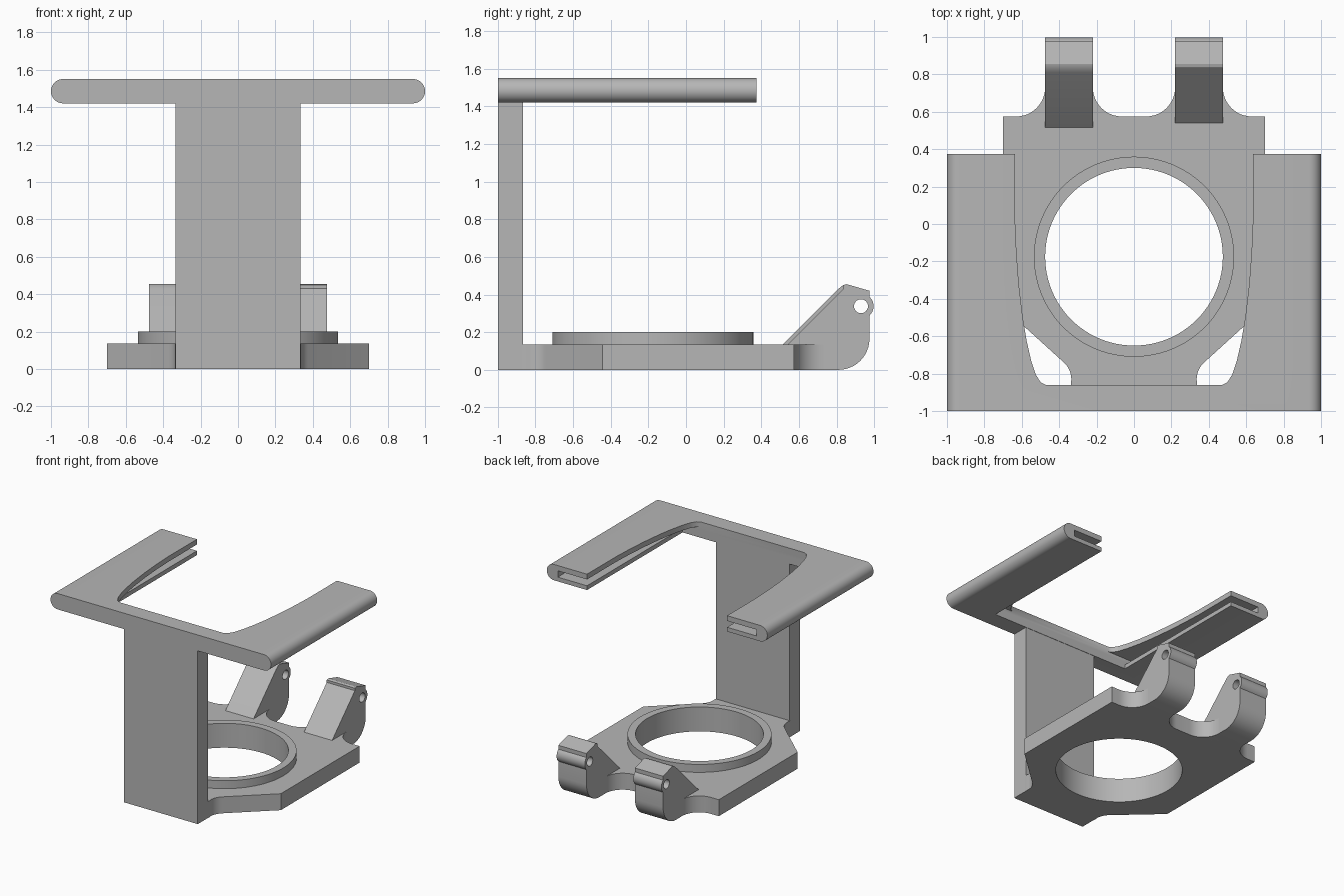
import bpy, bmesh
from math import sin, cos, pi, radians

cube = bpy.data.objects.get("Cube")
if cube:
    bpy.data.objects.remove(cube, do_unlink=True)

grey = bpy.data.materials.new("plain grey")
grey.use_nodes = True
COLOUR = (0.47, 0.47, 0.47, 1)
grey.diffuse_color = COLOUR
grey.node_tree.nodes["Principled BSDF"].inputs["Base Color"].default_value = COLOUR


def arc(cx, cy, r, start, end, n=12):
    """Points on an arc, angles in degrees."""
    angles = [radians(start + (end - start) * i / n) for i in range(n + 1)]
    return [(cx + r * cos(a), cy + r * sin(a)) for a in angles]


def mirrored(half):
    """Closed outline from its +x half."""
    return half + [(-x, y) for x, y in reversed(half)]


def prism(name, outline, axis, lo, hi):
    """Extrude a flat outline along an axis."""
    place = {"x": lambda a, b: (lo, a, b),
             "y": lambda a, b: (a, lo, b),
             "z": lambda a, b: (a, b, lo)}[axis]
    bm = bmesh.new()
    face = bm.faces.new([bm.verts.new(place(a, b)) for a, b in outline])
    new = bmesh.ops.extrude_face_region(bm, geom=[face])["geom"]
    shift = [hi - lo if axis == k else 0 for k in "xyz"]
    bmesh.ops.translate(bm, vec=shift,
                        verts=[v for v in new if isinstance(v, bmesh.types.BMVert)])
    bmesh.ops.recalc_face_normals(bm, faces=bm.faces)
    mesh = bpy.data.meshes.new(name)
    bm.to_mesh(mesh)
    bm.free()
    mesh.materials.append(grey)
    obj = bpy.data.objects.new(name, mesh)
    bpy.context.collection.objects.link(obj)
    return obj


def box(name, half_width, y0, y1, z0, z1):
    return prism(name, mirrored([(half_width, y0), (half_width, y1)]), "z", z0, z1)


def select(obj):
    bpy.ops.object.select_all(action="DESELECT")
    obj.select_set(True)
    bpy.context.view_layer.objects.active = obj


def cut(obj, cutter):
    """Subtract the cutter and discard it."""
    cutter.hide_render = True
    select(obj)
    mod = obj.modifiers.new("cut", "BOOLEAN")
    mod.operation, mod.solver, mod.object = "DIFFERENCE", "EXACT", cutter
    bpy.ops.object.modifier_apply(modifier=mod.name)
    bpy.data.objects.remove(cutter, do_unlink=True)


def circle(cx, cy, r, n):
    return arc(cx, cy, r, 0, 360, n)[:-1]


parts = []
RING_Y = -0.175
BACK = 0.575
FILLET = 0.155

# Base plate with a tapered front and filleted back edge
base_half = ([(0.335, -0.87)] + arc(0.455, -0.83, 0.12, 190, 133, 6)
             + [(0.7, -0.445), (0.7, BACK)]
             + arc(0.475 + FILLET, BACK + FILLET, FILLET, 270, 180)
             + arc(0.22 - FILLET, BACK + FILLET, FILLET, 0, -90))
base = prism("base_plate", mirrored(base_half), "z", 0, 0.135)

# Raised collar, bored through together with the base
collar = prism("collar_ring", circle(0, RING_Y, 0.535, 96), "z", 0.13, 0.2)
for part in (base, collar):
    cut(part, prism("bore", circle(0, RING_Y, 0.475, 96), "z", -0.2, 0.4))
    parts.append(part)

# Upright post
parts.append(box("front_post", 0.335, -1, -0.865, 0, 1.43))

# Hinge ears with a knuckle bump and pin hole
for name, x, toe in (("left_hinge_ear", 0.22, 0.54), ("right_hinge_ear", -0.475, 0.515)):
    profile = ([(toe, 0.135), (toe, 0)] + arc(0.81, 0.165, 0.165, -90, 0)
               + [(0.975, 0.285)] + arc(0.93, 0.338, 0.067, -48, 48, 10)
               + [(0.975, 0.42), (0.855, 0.455), (0.835, 0.45), (toe + 0.295, 0.43)])
    ear = prism(name, profile, "x", x, x + 0.255)
    cut(ear, prism("pin_hole", circle(0.93, 0.338, 0.037, 32), "x", x - 0.1, x + 0.4))
    parts.append(ear)

# Top holder: rounded slab, curved opening, wider lower opening and inner slots
R = 0.065
MID = 1.485
slab = mirrored(arc(1 - R, MID, R, -90, 90, 16))
holder = prism("top_holder", slab, "y", -1, 0.375)
opening = [(0.47, -0.862), (0.5, -0.845), (0.525, -0.805), (0.55, -0.73), (0.575, -0.62),
           (0.595, -0.5), (0.615, -0.33), (0.628, -0.16), (0.635, 0), (0.635, 0.6)]
cut(holder, prism("opening", mirrored(opening), "z", 1.2, 1.8))
cut(holder, box("lower_opening", 0.635, -0.862, 0.6, 1.2, 1.48))
cut(holder, box("slot", 0.9, -0.862, 0.6, 1.455, 1.507))
parts.append(holder)

for part in parts:
    select(part)
    bpy.ops.object.shade_smooth_by_angle(angle=radians(30))
